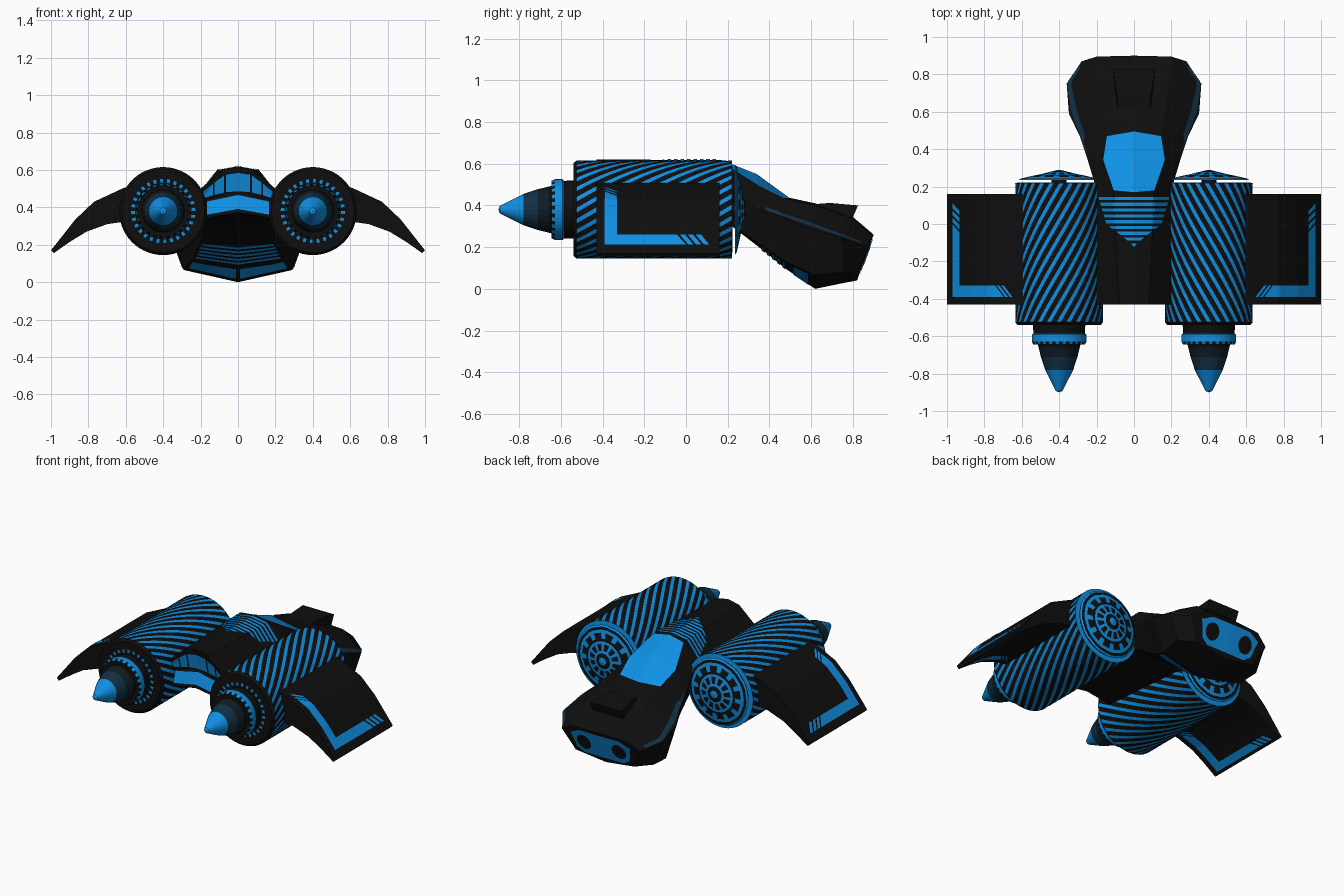
import bpy, bmesh, math
from mathutils import Vector
from mathutils.bvhtree import BVHTree

if "Cube" in bpy.data.objects:
    bpy.data.objects.remove(bpy.data.objects["Cube"])


def mat(name, r, g, b):
    m = bpy.data.materials.new(name)
    m.diffuse_color = (r, g, b, 1)
    m.use_nodes = True
    m.node_tree.nodes["Principled BSDF"].inputs["Base Color"].default_value = m.diffuse_color
    return m


MATS = [mat("black", .0045, .0045, .0045), mat("bright_blue", .005, .28, .78),
        mat("navy", .005, .011, .017), mat("dark_teal", .006, .03, .06),
        mat("mid_blue", .006, .13, .34)]
BLACK, BLUE, NAVY, TEAL, MID = range(5)


def finish(name, bm, recalc=True):
    if recalc:
        bmesh.ops.remove_doubles(bm, verts=bm.verts, dist=1e-5)
        bmesh.ops.recalc_face_normals(bm, faces=bm.faces)
    me = bpy.data.meshes.new(name)
    bm.to_mesh(me)
    tree = BVHTree.FromBMesh(bm)
    bm.free()
    for m in MATS:
        me.materials.append(m)
    bpy.context.collection.objects.link(bpy.data.objects.new(name, me))
    return tree


def face(bm, pts, m=BLACK):
    f = bm.faces.new([bm.verts.new(p) for p in pts])
    f.material_index = m


def lathe(name, side, prof, segs, rule, twist=0.0, duty=.5):
    """Revolve (radius, y) points round the engine axis, twisting along y."""
    bm = bmesh.new()
    rings = []
    for r, y in prof:
        ring = []
        for j in range(segs):
            a = (j // 2 * 2 + (j % 2) * 2 * duty) * math.tau / segs + twist * y
            ring.append(bm.verts.new((side * (.4 + r * math.cos(a)), y, .38 + r * math.sin(a))))
        rings.append(ring)
    for i in range(len(prof) - 1):
        for j in range(segs):
            k = (j + 1) % segs
            f = bm.faces.new((rings[i][j], rings[i][k], rings[i + 1][k], rings[i + 1][j]))
            f.material_index = rule(i, j)
    finish(name, bm)


def decal(name, tree, axis, sign, patches, m=BLUE, lift=.004, n=14):
    """Drape flat four-cornered patches on a surface, projected along an axis."""
    bm = bmesh.new()
    ray = Vector((0, 0, 0))
    ray[axis] = -sign

    def drop(c, u, v):
        p = [(c[0][i] * (1 - u) + c[1][i] * u) * (1 - v) + (c[3][i] * (1 - u) + c[2][i] * u) * v
             for i in (0, 1)]
        p.insert(axis, 3 * sign)
        hit, nor, _, _ = tree.ray_cast(Vector(p), ray)
        return hit + (nor if nor.dot(ray) < 0 else -nor) * lift if hit else None

    for c in patches:
        g = [[drop(c, i / n, j / n) for j in range(n + 1)] for i in range(n + 1)]
        for i in range(n):
            for j in range(n):
                q = [g[i][j], g[i + 1][j], g[i + 1][j + 1], g[i][j + 1]]
                if None in q:
                    continue
                if (q[2] - q[0]).cross(q[3] - q[1]).dot(ray) > 0:
                    q.reverse()
                face(bm, q, m)
    finish(name, bm, False)


def rect(a0, a1, b0, b1):
    return [(a0, b0), (a1, b0), (a1, b1), (a0, b1)]


# fuselage: half sections (x, y, z) from top centre to bottom centre
S = [[(0, -.43, .62), (.08, -.43, .605), (.2, -.43, .5), (.19, -.43, .34), (0, -.43, .37)],
     [(0, .17, .618), (.11, .18, .6), (.205, .2, .48), (.18, .22, .3), (0, .22, .3)],
     [(0, .34, .55), (.165, .34, .5), (.25, .35, .38), (.2, .35, .22), (0, .35, .2)],
     [(0, .495, .437), (.145, .47, .435), (.29, .47, .34), (.24, .48, .13), (0, .48, .095)],
     [(0, .62, .41), (.17, .62, .4), (.348, .59, .29), (.29, .62, .065), (0, .62, .0)],
     [(0, .8, .345), (.19, .8, .335), (.36, .75, .245), (.3, .76, .08), (0, .74, .025)],
     [(0, .9, .26), (.2, .895, .255), (.28, .87, .2), (.21, .83, .07), (0, .82, .04)]]
bm = bmesh.new()
for s in (1, -1):
    sec = [[(s * x, y, z) for x, y, z in row] for row in S]
    for i in range(len(S) - 1):
        for j in range(4):
            canopy = j == 0 and i in (1, 2)
            face(bm, (sec[i][j], sec[i + 1][j], sec[i + 1][j + 1], sec[i][j + 1]),
                 BLUE if canopy else BLACK)
    face(bm, sec[-1])
    # creased end panel facing front
    cols = [(0, .62, .475, .37), (.08, .605, .465, .36), (.2, .5, .43, .34)]
    for (x0, t0, m0, b0), (x1, t1, m1, b1) in zip(cols, cols[1:]):
        e = .19 if x1 == .2 else x1
        face(bm, ((s * x0, -.43, t0), (s * x1, -.43, t1), (s * x1, -.40, m1), (s * x0, -.40, m0)))
        face(bm, ((s * x0, -.40, m0), (s * x1, -.40, m1), (s * e, -.43, b1), (s * x0, -.43, b0)))
body = finish("fuselage", bm)

# front panel windows and light band
win, band = [], []
for s in (1, -1):
    edges = [(.0, .585, .487), (.065, .575, .482), (.075, .57, .48), (.125, .535, .468),
             (.135, .527, .465), (.185, .487, .45)]
    for (x0, t0, b0), (x1, t1, b1) in zip(edges[::2], edges[1::2]):
        win.append([(s * x0, b0), (s * x1, b1), (s * x1, t1), (s * x0, t0)])
    band.append([(0, .39), (s * .165, .36), (s * .165, .43), (0, .465)])
decal("front_windows", body, 1, -1, win)
decal("front_light_band", body, 1, -1, band)

# chevron stripes behind the canopy
stripes = []
for i in range(9):
    y = .145 - i * .031
    half = lambda v: .145 + (v / .17) * .05 if v > 0 else max(.004, .145 * (v + .115) / .115)
    a, b = half(y - .017), half(y)
    stripes += [[(0, y - .017), (s * a, y - .017), (s * b, y), (0, y)] for s in (1, -1)]
decal("spine_stripes", body, 2, 1, stripes)

# belly stripes and panels
decal("belly_stripes", body, 2, -1,
      [rect(0, s * (.19 + i * .009), .365 + i * .025, .378 + i * .025) for i in range(5) for s in (1, -1)])
decal("belly_panels", body, 2, -1,
      [[(s * .01, .515), (s * .245, .515), (s * .265, .59), (s * .01, .59)] for s in (1, -1)])

# nose panel with two round ports
decal("nose_panel", body, 1, 1,
      [rect(-.14, .14, .075, .24)] +
      [[(s * .14, .075), (s * .185, .105), (s * .215, .205), (s * .14, .24)] for s in (1, -1)])
ports = []
for s in (1, -1):
    for k in range(16):
        a, b = k * math.tau / 16, (k + 1) * math.tau / 16
        c = (s * .125, .158)
        p = [(c[0] + .05 * math.cos(t), c[1] + .052 * math.sin(t)) for t in (a, b)]
        ports.append([c, p[0], p[1], c])
decal("nose_ports", body, 1, 1, ports, BLACK, .007, 2)

# thin side lines on the head
for s, side in ((1, "right"), (-1, "left")):
    decal(side + "_head_line", body, 0, s, [[(.38, .375), (.58, .305), (.58, .325), (.38, .39)],
                                            [(.58, .305), (.84, .215), (.84, .228), (.58, .325)]], TEAL)

# scoop on top of the head
bm = bmesh.new()
for x in (-1, 1):
    for y, z, w in ((.6, .405, .085), (.69, .412, .09), (.825, .4, .112), (.79, .32, .11)):
        bm.verts.new((x * w, y, z))
v = list(bm.verts)
bm.faces.new(v[:4])
bm.faces.new(v[4:])
for i in range(4):
    k = (i + 1) % 4
    bm.faces.new((v[i], v[k], v[k + 4], v[i + 4]))
finish("head_scoop", bm)

WING = [(.56, .52), (.62, .5), (.77, .43), (.87, .335), (1.0, .17), (.985, .155),
        (.9, .215), (.81, .27), (.7, .31), (.56, .33)]
for s, side in ((1, "right"), (-1, "left")):
    # striped engine drum with toothed end ring
    ys = [-.525 + i * .745 / 14 for i in range(15)]
    hull = [(0, -.54), (.152, -.54), (.172, -.54), (.222, -.54)] + [(.235, y) for y in ys] + \
           [(.205, .222), (0, .215)]

    def hull_rule(i, j):
        if i in (0, 2, 3):
            return BLACK
        if i == len(hull) - 3:
            return BLUE
        return BLUE if j % 2 and i < len(hull) - 2 else BLACK
    lathe(side + "_engine_drum", s, hull, 56, hull_rule, 2.5, .58)

    # intake fan: shallow cone with spokes
    fan = [(0, .21), (.04, .21), (.04, .236), (.215, .236), (.205, .243), (.188, .247), (.17, .251),
           (.135, .259), (.12, .262), (.105, .265), (.065, .275), (.05, .278), (.025, .285), (0, .29)]

    def fan_rule(i, j):
        if i in (6, 9):
            return BLUE if j % 2 else BLACK
        return BLUE if i in (3, 5, 8, 10, 12) else BLACK
    lathe(side + "_intake_fan", s, fan, 24, fan_rule, 0, .62)

    # exhaust collar with teeth
    collar = [(.14, -.53), (.138, -.585), (.146, -.592), (.146, -.628), (.138, -.645), (.112, -.645)]
    lathe(side + "_exhaust_collar", s, collar, 48,
          lambda i, j: BLUE if i in (1, 2) or (i == 3 and j % 2) else BLACK)

    # exhaust cone fading from black to blue
    cone = [(.118, -.63), (.11, -.66), (.098, -.71), (.075, -.78), (.018, -.893), (0, -.9)]
    lathe(side + "_exhaust_cone", s, cone, 24, lambda i, j: (BLACK, NAVY, TEAL, BLUE, BLUE)[i])

    # drooping wing
    bm = bmesh.new()
    a, b = ([bm.verts.new((s * x, y, z)) for x, z in WING] for y in (-.43, .16))
    for i in range(len(WING)):
        k = (i + 1) % len(WING)
        bm.faces.new((a[i], a[k], b[k], b[i]))
    bm.faces.new(a)
    bm.faces.new(b)
    wing = finish(side + "_wing", bm)

    # L-shaped wing marking with slashed ends
    mark = [rect(.745, .968, -.39, -.33), rect(.93, .968, -.33, -.06)]
    mark.append([(.93, -.06), (.968, -.06), (.968, .0), (.93, -.045)])
    mark.append([(.745, -.39), (.745, -.33), (.74, -.33), (.695, -.39)])
    mark += [[(.93, y), (.968, y + .04), (.968, y + .065), (.93, y + .025)] for y in (-.03, .008, .046)]
    mark += [[(x, -.39), (x + .045, -.33), (x + .06, -.33), (x + .015, -.39)] for x in (.672, .648)]
    mark = [[(s * x, y) for x, y in q] for q in mark]
    decal(side + "_wing_marking_top", wing, 2, 1, mark)
    decal(side + "_wing_marking_under", wing, 2, -1, mark)
